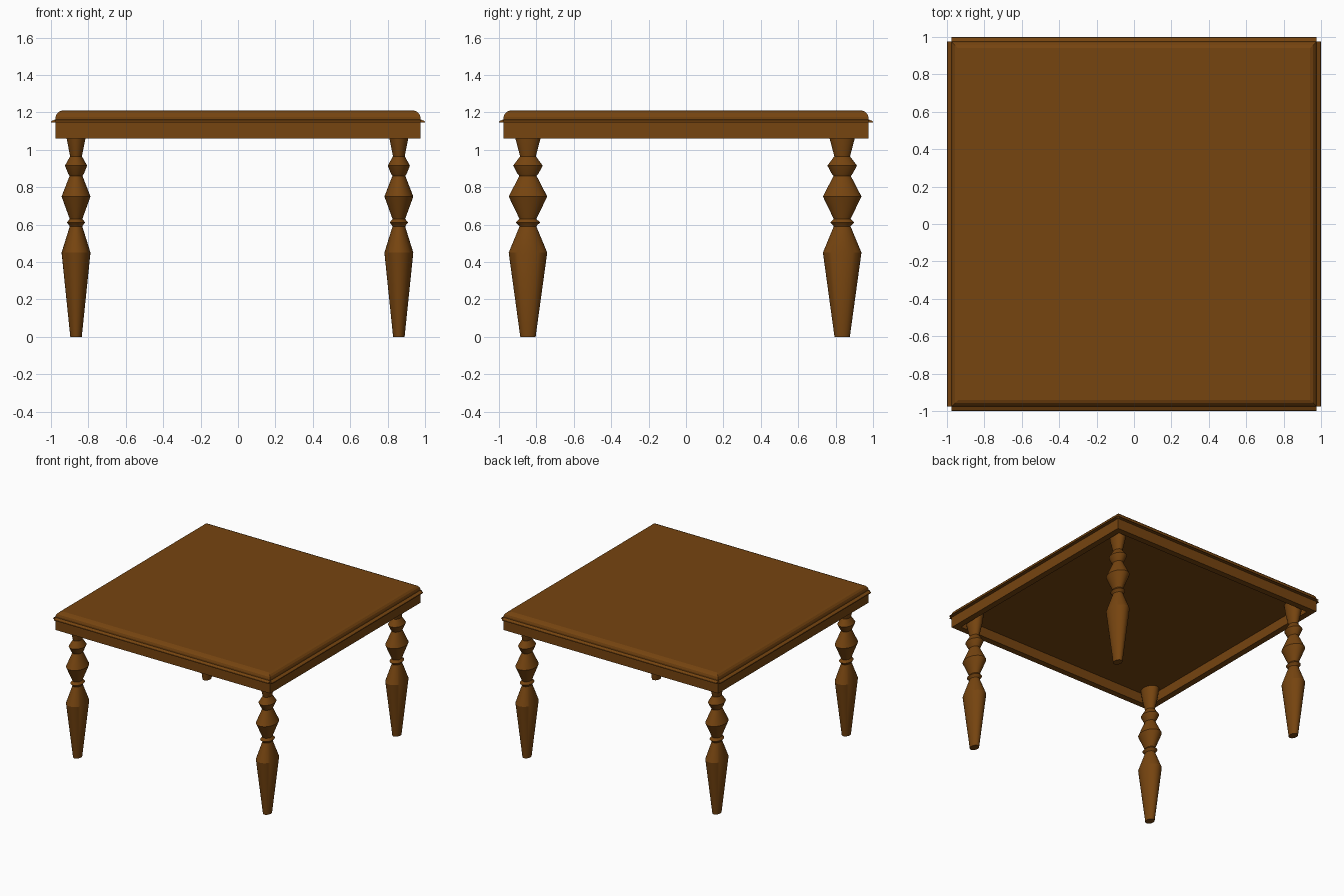
import bpy, bmesh, math
from mathutils import Matrix

if "Cube" in bpy.data.objects:
    bpy.data.objects.remove(bpy.data.objects["Cube"])

wood = bpy.data.materials.new("brown wood")
wood.diffuse_color = (0.180, 0.058, 0.005, 1)
wood.use_nodes = True
wood.node_tree.nodes["Principled BSDF"].inputs["Base Color"].default_value = wood.diffuse_color


def finish(bm, name):
    bmesh.ops.recalc_face_normals(bm, faces=bm.faces[:])
    me = bpy.data.meshes.new(name)
    bm.to_mesh(me)
    bm.free()
    me.materials.append(wood)
    ob = bpy.data.objects.new(name, me)
    bpy.context.collection.objects.link(ob)
    return ob


def smooth(ob):
    bpy.ops.object.select_all(action='DESELECT')
    ob.select_set(True)
    bpy.context.view_layer.objects.active = ob
    bpy.ops.object.shade_smooth_by_angle(angle=math.radians(25))


def square_rings(profile, name, closed):
    """Sweep a (half width, z) profile round a square; closed joins last ring to first."""
    bm = bmesh.new()
    rings = [[bm.verts.new((sx * r, sy * r, z)) for sx, sy in ((-1, -1), (1, -1), (1, 1), (-1, 1))]
             for r, z in profile]
    pairs = list(zip(rings, rings[1:]))
    if closed:
        pairs.append((rings[-1], rings[0]))
    else:
        bm.faces.new(rings[0])
        bm.faces.new(rings[-1])
    for a, b in pairs:
        for i in range(4):
            j = (i + 1) % 4
            bm.faces.new((a[i], a[j], b[j], b[i]))
    return finish(bm, name)


# Table top with rounded upper edge
square_rings([(0.955, 1.14), (0.975, 1.145), (0.975, 1.175), (0.970, 1.19),
              (0.958, 1.203), (0.94, 1.21)], "table_top", False)

# Hollow apron frame under the top
square_rings([(0.975, 1.06), (0.975, 1.15), (0.925, 1.15), (0.925, 1.06)], "apron", True)

# Pointed edge moulding, one strip per side, open at the corners
EDGE = [(0.96, 1.145), (1.0, 1.147), (0.998, 1.153), (0.975, 1.163), (0.96, 1.163)]
for k, side in enumerate(("front", "right", "back", "left")):
    bm = bmesh.new()
    ends = [[bm.verts.new((x, -d, z)) for d, z in EDGE] for x in (-0.975, 0.975)]
    for e in ends:
        bm.faces.new(e)
    n = len(EDGE)
    for i in range(n):
        j = (i + 1) % n
        bm.faces.new((ends[0][i], ends[0][j], ends[1][j], ends[1][i]))
    bm.transform(Matrix.Rotation(k * math.pi / 2, 4, 'Z'))
    finish(bm, side + "_moulding")

# Turned legs, slightly oval in plan: (radius along y, z)
LEG = [(0.041, 0), (0.103, 0.45), (0.045, 0.59), (0.050, 0.597), (0.065, 0.611), (0.045, 0.63),
       (0.103, 0.75), (0.046, 0.86), (0.056, 0.872), (0.079, 0.915), (0.042, 0.965),
       (0.067, 1.06), (0.080, 1.14)]
SIDES = 32
for yn, cy in (("front", -0.845), ("back", 0.835)):
    for xn, cx in (("left", -0.866), ("right", 0.860)):
        bm = bmesh.new()
        rings = [[bm.verts.new((cx + 0.75 * r * math.cos(t), cy + r * math.sin(t), z))
                  for t in (2 * math.pi * i / SIDES for i in range(SIDES))] for r, z in LEG]
        bm.faces.new(rings[0])
        bm.faces.new(rings[-1])
        for a, b in zip(rings, rings[1:]):
            for i in range(SIDES):
                j = (i + 1) % SIDES
                bm.faces.new((a[i], a[j], b[j], b[i]))
        smooth(finish(bm, yn + "_" + xn + "_leg"))
